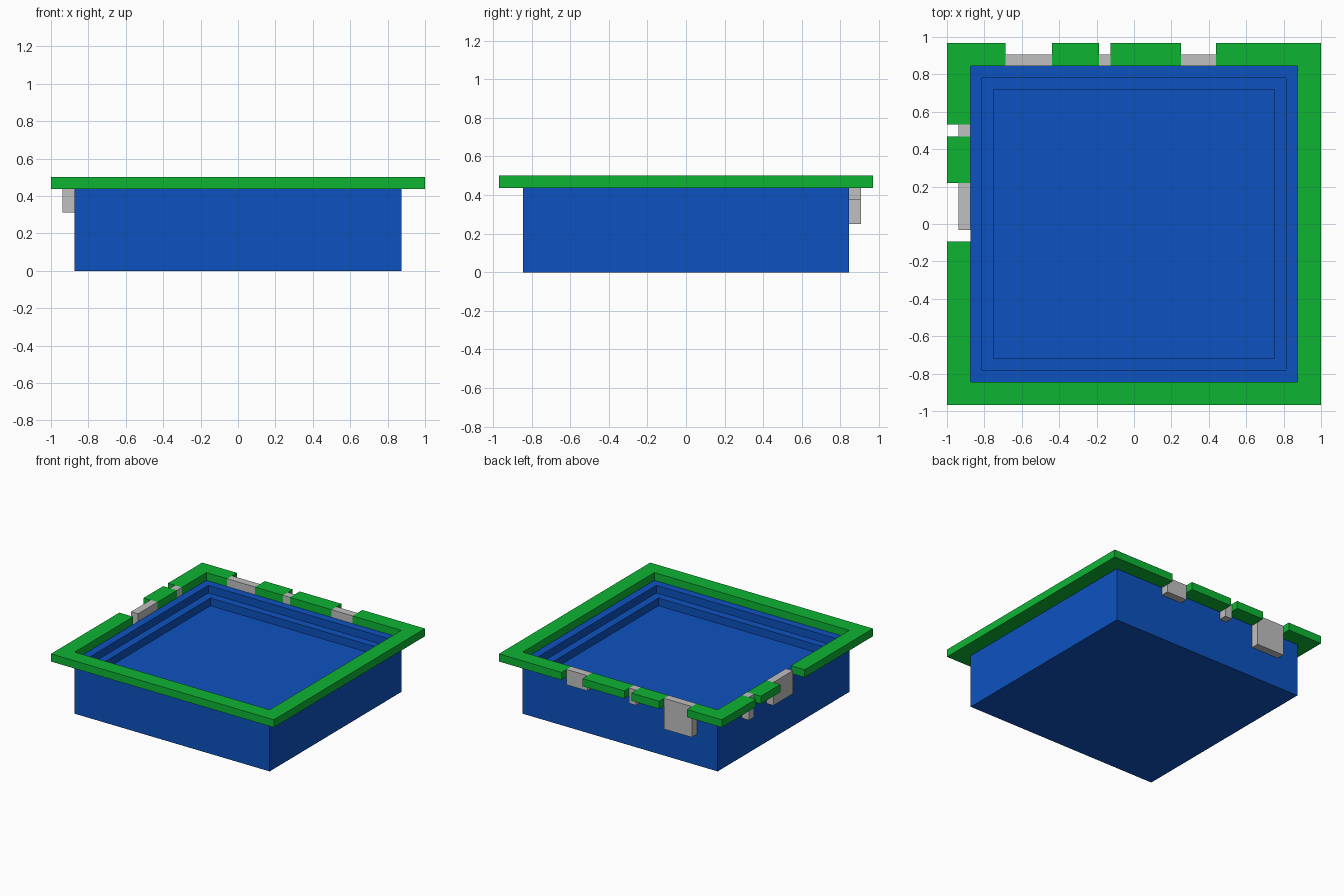
import bpy
import bmesh

cube = bpy.data.objects.get("Cube")
if cube:
    bpy.data.objects.remove(cube, do_unlink=True)


def make_material(name, color):
    mat = bpy.data.materials.new(name)
    mat.use_nodes = True
    mat.diffuse_color = color
    mat.node_tree.nodes["Principled BSDF"].inputs["Base Color"].default_value = color
    return mat


BLUE = make_material("blue", (0.004, 0.084, 0.53, 1))
GREEN = make_material("green", (0.004, 0.46, 0.034, 1))
GREY = make_material("light grey", (0.53, 0.53, 0.53, 1))


def finish(bm, name, mat):
    bmesh.ops.recalc_face_normals(bm, faces=bm.faces)
    mesh = bpy.data.meshes.new(name)
    bm.to_mesh(mesh)
    bm.free()
    mesh.materials.append(mat)
    obj = bpy.data.objects.new(name, mesh)
    bpy.context.scene.collection.objects.link(obj)
    return obj


def prism(name, outline, z0, z1, mat):
    """Extrude a flat outline from z0 up to z1."""
    bm = bmesh.new()
    base = bm.faces.new([bm.verts.new((x, y, z0)) for x, y in outline])
    top = bmesh.ops.extrude_face_region(bm, geom=[base], use_keep_orig=True)
    verts = [v for v in top["geom"] if isinstance(v, bmesh.types.BMVert)]
    bmesh.ops.translate(bm, verts=verts, vec=(0, 0, z1 - z0))
    return finish(bm, name, mat)


def rect(x0, x1, y0, y1):
    return [(x0, y0), (x1, y0), (x1, y1), (x0, y1)]


# Main sizes, all on a 1/16 step
S = 0.0625
TOP = 0.5
RIM = TOP - S
OX, OY = 1.0, 0.96875          # outer half size of the frame
IX, IY = OX - 2 * S, OY - 2 * S  # half size of the tray

# Stepped tray: outer wall, rim ledge, second ledge, floor
profile = [(0, 0), (0, RIM), (S, RIM), (S, RIM - S), (2 * S, RIM - S), (2 * S, RIM - 2 * S)]
bm = bmesh.new()
rings = [[bm.verts.new((x, y, z)) for x, y in rect(d - IX, IX - d, d - IY, IY - d)]
         for d, z in profile]
for a, b in zip(rings, rings[1:]):
    for i in range(4):
        j = (i + 1) % 4
        bm.faces.new((a[i], a[j], b[j], b[i]))
bm.faces.new(rings[0])
bm.faces.new(rings[-1])
finish(bm, "tray", BLUE)

# Frame around the rim, broken by notches on the back and the right side
back_notches = [(-0.6875, -0.4375), (-0.1875, -0.125), (0.25, 0.4375)]
side_notches = [(-0.09375, 0.21875), (0.46875, 0.53125)]
main_frame = [(0.4375, OY), (OX, OY), (OX, -OY), (-OX, -OY), (-OX, -0.09375),
              (-IX, -0.09375), (-IX, -IY), (IX, -IY), (IX, IY), (0.4375, IY)]
corner_frame = [(-0.6875, OY), (-OX, OY), (-OX, 0.53125),
                (-IX, 0.53125), (-IX, IY), (-0.6875, IY)]
prism("frame_main", main_frame, RIM, TOP, GREEN)
prism("frame_corner", corner_frame, RIM, TOP, GREEN)
for i in range(2):
    x0, x1 = back_notches[i][1], back_notches[i + 1][0]
    prism(f"frame_back_{i + 1}", rect(x0, x1, IY, OY), RIM, TOP, GREEN)
prism("frame_side", rect(-OX, -IX, side_notches[0][1], side_notches[1][0]), RIM, TOP, GREEN)

# Grey tabs standing in the notches
for i, ((x0, x1), z0) in enumerate(zip(back_notches, (0.25, 0.375, 0.375))):
    prism(f"back_tab_{i + 1}", rect(x0, x1, IY, IY + S), z0, TOP, GREY)
for i, (y0, y1) in enumerate([(-0.03125, 0.21875), side_notches[1]]):
    prism(f"side_tab_{i + 1}", rect(-IX - S, -IX, y0, y1), 0.3125, TOP, GREY)
